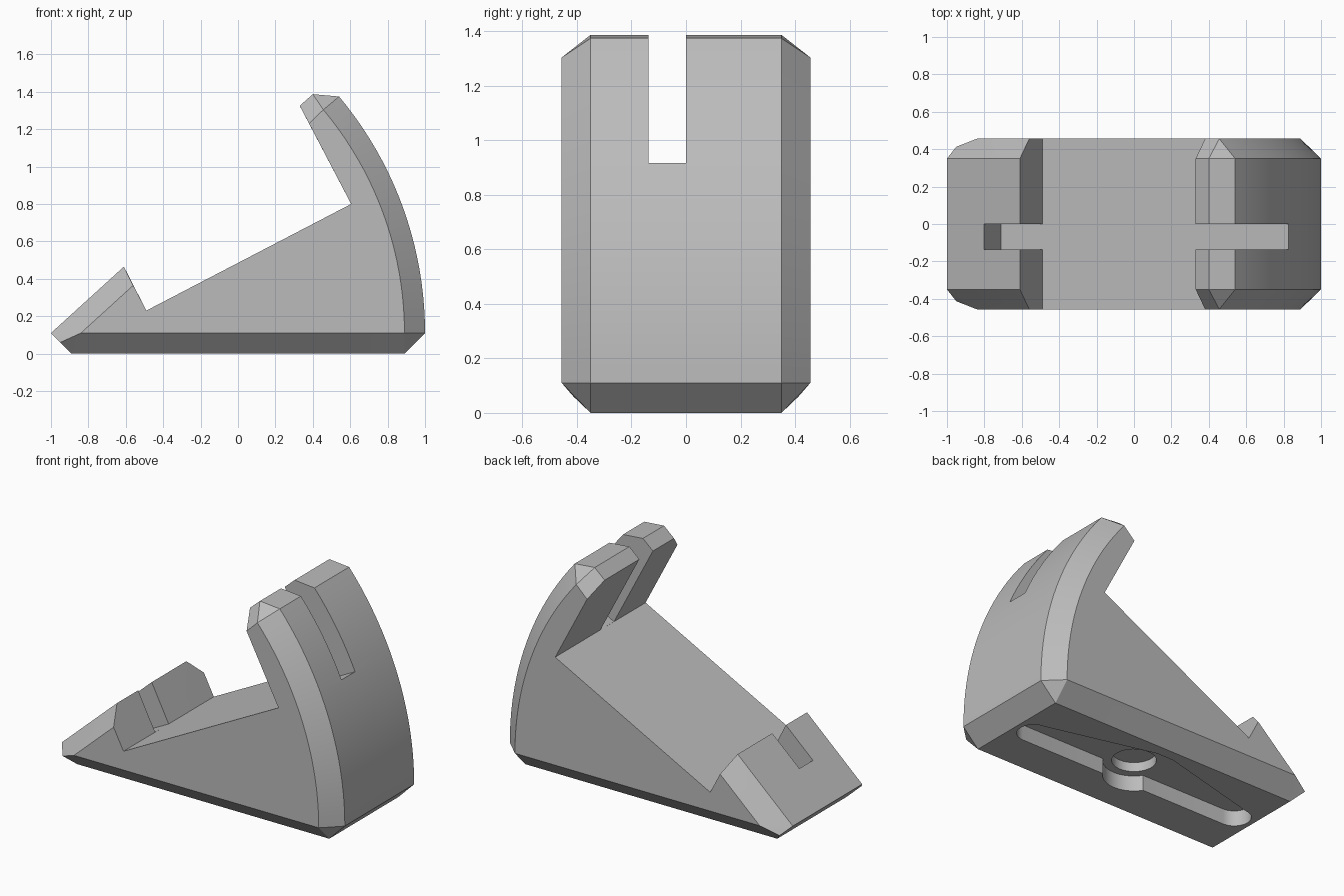
import bpy, bmesh, math
from mathutils import Vector

if "Cube" in bpy.data.objects:
    bpy.data.objects.remove(bpy.data.objects["Cube"])

grey = bpy.data.materials.new("mid_grey")
grey.use_nodes = True
colour = (0.5, 0.5, 0.5, 1)
grey.diffuse_color = colour
grey.node_tree.nodes["Principled BSDF"].inputs["Base Color"].default_value = colour

FLAT, WIDE = 0.35, 0.456      # half width before and after the side chamfer


def add_object(name, bm):
    bmesh.ops.recalc_face_normals(bm, faces=bm.faces)
    mesh = bpy.data.meshes.new(name)
    bm.to_mesh(mesh)
    bm.free()
    mesh.materials.append(grey)
    obj = bpy.data.objects.new(name, mesh)
    bpy.context.collection.objects.link(obj)
    return obj


def prism(name, points, offset):
    """Closed solid from a 3D outline swept along an offset."""
    bm = bmesh.new()
    face = bm.faces.new([bm.verts.new(p) for p in points])
    swept = bmesh.ops.extrude_face_region(bm, geom=[face])["geom"]
    verts = [v for v in swept if isinstance(v, bmesh.types.BMVert)]
    bmesh.ops.translate(bm, verts=verts, vec=offset)
    return add_object(name, bm)


def arc(cx, cy, r, start, end, n):
    return [(cx + r * math.cos(start + (end - start) * i / n),
             cy + r * math.sin(start + (end - start) * i / n)) for i in range(n + 1)]


def cut(body, cutter):
    mod = body.modifiers.new("cut", "BOOLEAN")
    mod.operation, mod.solver, mod.object = "DIFFERENCE", "EXACT", cutter
    bpy.context.view_layer.objects.active = body
    bpy.ops.object.modifier_apply(modifier=mod.name)
    bpy.data.objects.remove(cutter)


# Stand body: pairs of (profile point, matching chamfered side point)
pairs = [((-0.89, 0), (-0.84, 0.11)), ((0.89, 0), (0.89, 0.11))]
pairs += zip(arc(-0.97, 0.11, 1.97, 0, 0.697, 20), arc(-0.97, 0.11, 1.86, 0, 0.697, 20))
pairs += [((0.40, 1.387), pairs[-1][1]),
          ((0.33, 1.325), (0.38, 1.23)),
          ((0.605, 0.80), (0.605, 0.80)),
          ((-0.49, 0.23), (-0.49, 0.23)),
          ((-0.61, 0.465), (-0.56, 0.365)),
          ((-1, 0.11), (-0.84, 0.11))]
bm = bmesh.new()
rings = [[bm.verts.new((p[k][0], y, p[k][1])) for p in pairs]
         for k, y in ((1, -WIDE), (0, -FLAT), (0, FLAT), (1, WIDE))]
for a, b in zip(rings, rings[1:]):
    for i in range(len(pairs)):
        bm.faces.new((a[i - 1], a[i], b[i], b[i - 1]))
bm.faces.new(rings[0])
bm.faces.new(rings[-1])
bmesh.ops.remove_doubles(bm, verts=bm.verts, dist=0.0005)

# Pull out the pointed toe corners
toes = [f for f in bm.faces if len(f.verts) == 3
        and f.calc_center_median().x < -0.8]
for v in bmesh.ops.poke(bm, faces=toes)["verts"]:
    v.co = (-0.95, math.copysign(0.413, v.co.y), 0.06)
bmesh.ops.recalc_face_normals(bm, faces=bm.faces)
body = add_object("stand_body", bm)

# Cable slot, flush with the sloping seat
along, up = Vector((0.887, 0, 0.462)), Vector((-0.462, 0, 0.887))
start = Vector((-0.71, -0.137, 0.1155))
cut(body, prism("cable_slot", [start, start + along * 2.4,
                               start + along * 2.4 + up * 1.5, start + up * 1.5],
                (0, 0.137, 0)))

# Underside recess: rounded channel with a peaked edge, centre disc and inner hole


def under_cut(name, outline, depth):
    cut(body, prism(name, [(x, y, -0.1) for x, y in outline], (0, 0, depth + 0.1)))


half = math.pi / 2
under_cut("mount_channel",
          arc(-0.76, 0, 0.1, half, 3 * half, 12) + arc(0.76, 0, 0.1, -half, half, 12)
          + [(0.06, 0.28), (-0.06, 0.28)], 0.1)
under_cut("mount_disc", arc(0, 0, 0.183, 0, 4 * half, 32)[:-1], 0.1)
under_cut("mount_hole", arc(0, 0, 0.13, 0, 4 * half, 32)[:-1], 0.16)

# Merge flat faces, then smooth only the curved ones
bm = bmesh.new()
bm.from_mesh(body.data)
bmesh.ops.dissolve_limit(bm, angle_limit=0.005, verts=bm.verts, edges=bm.edges)
bm.to_mesh(body.data)
bm.free()
bpy.ops.object.select_all(action="DESELECT")
body.select_set(True)
bpy.context.view_layer.objects.active = body
bpy.ops.object.shade_smooth_by_angle(angle=math.radians(20))
